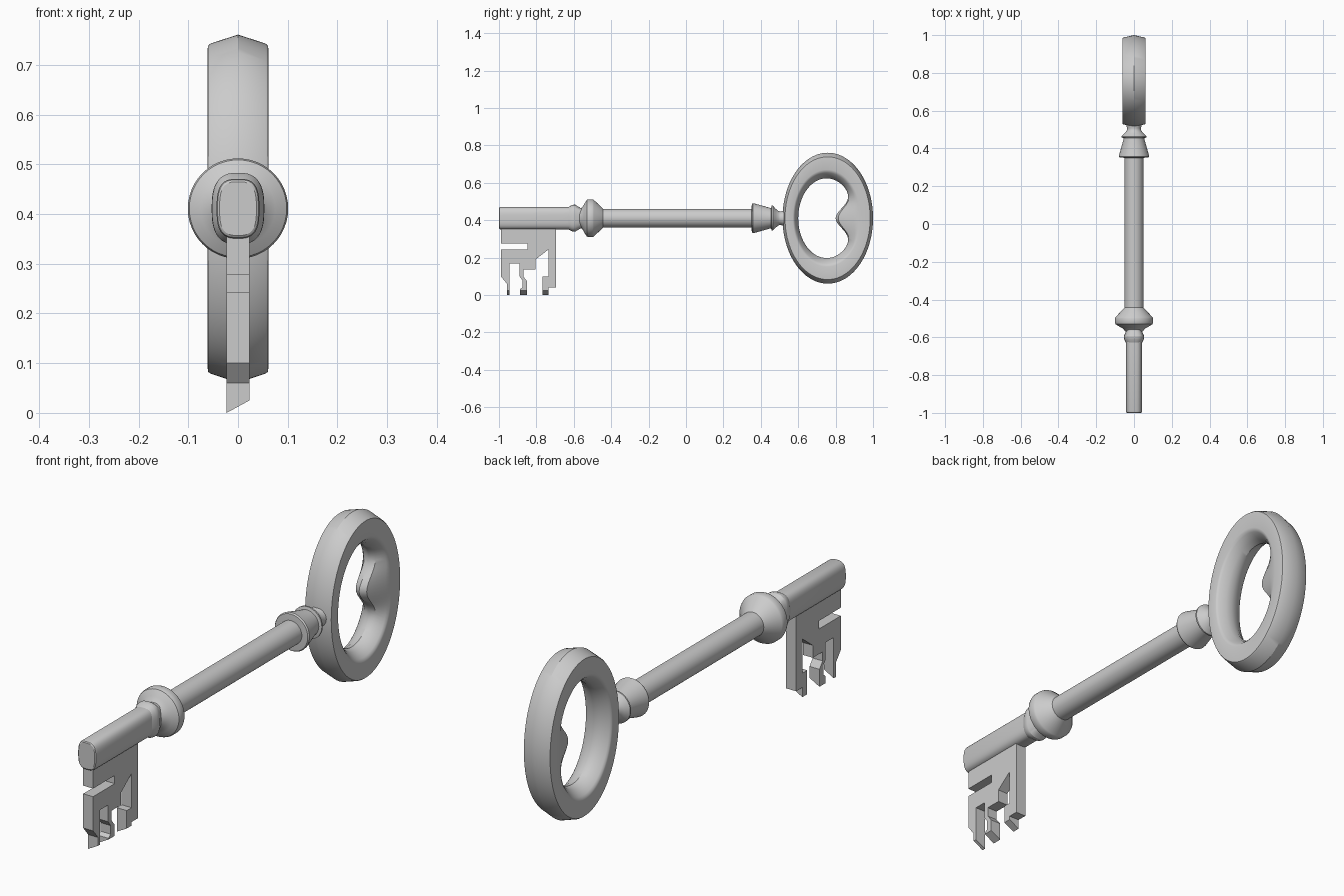
import bpy, bmesh
from math import sin, cos, pi, exp, radians, copysign

if "Cube" in bpy.data.objects:
    bpy.data.objects.remove(bpy.data.objects["Cube"])

AXIS_Z = 0.411


def finish(name, bm, angle=30):
    bmesh.ops.recalc_face_normals(bm, faces=bm.faces)
    mesh = bpy.data.meshes.new(name)
    bm.to_mesh(mesh)
    bm.free()
    ob = bpy.data.objects.new(name, mesh)
    bpy.context.collection.objects.link(ob)
    bpy.ops.object.select_all(action='DESELECT')
    ob.select_set(True)
    bpy.context.view_layer.objects.active = ob
    bpy.ops.object.shade_smooth_by_angle(angle=radians(angle))
    return ob


def skin(bm, rings, closed=False):
    """Bridge consecutive vertex rings with quads."""
    n = len(rings[0])
    for i in range(len(rings) if closed else len(rings) - 1):
        a, b = rings[i], rings[(i + 1) % len(rings)]
        for j in range(n):
            k = (j + 1) % n
            bm.faces.new((a[j], a[k], b[k], b[j]))


def turned(name, profile, power=2.0, sides=48):
    """Sweep superellipse rings (y, half width, half height) along the key axis."""
    bm = bmesh.new()
    rings = []
    for y, rx, rz in profile:
        ring = []
        for j in range(sides):
            c, s = cos(2 * pi * j / sides), sin(2 * pi * j / sides)
            ring.append(bm.verts.new((
                rx * copysign(abs(c) ** (2 / power), c), y,
                AXIS_Z + rz * copysign(abs(s) ** (2 / power), s))))
        rings.append(ring)
    skin(bm, rings)
    bm.faces.new(rings[0])
    bm.faces.new(rings[-1])
    return finish(name, bm)


def round_profile(points):
    return [(y, r, r) for y, r in points]


# Shaft and its turned collars
turned("shaft", round_profile([(-0.50, 0.05), (0.40, 0.05)]))
turned("front_collar", round_profile([
    (-0.57, 0.045), (-0.553, 0.06), (-0.545, 0.075), (-0.53, 0.098),
    (-0.522, 0.101), (-0.50, 0.101), (-0.493, 0.098), (-0.445, 0.052), (-0.44, 0.048)]))
turned("bow_collar", round_profile([
    (0.35, 0.045), (0.352, 0.076), (0.358, 0.08), (0.365, 0.079), (0.45, 0.055),
    (0.455, 0.055), (0.458, 0.067), (0.464, 0.067), (0.48, 0.05),
    (0.495, 0.038), (0.505, 0.036), (0.52, 0.04), (0.545, 0.048), (0.57, 0.045)]))

# Squarish rod carrying the bit, with its small collar
turned("bit_rod", [(-1.0, 0.037, 0.054), (-0.997, 0.041, 0.058), (-0.99, 0.043, 0.06),
                   (-0.60, 0.043, 0.06)], power=3)
turned("rod_collar", [(-0.63, 0.042, 0.059), (-0.61, 0.052, 0.07), (-0.60, 0.053, 0.072),
                      (-0.592, 0.053, 0.072), (-0.565, 0.041, 0.055),
                      (-0.53, 0.041, 0.055)], power=2.7)

# Oval bow: bevelled section between an outer oval and a heart-notched inner oval
section = [(0, 0), (0.13, 0.055), (0.16, 0.0605), (0.21, 0.061), (0.66, 0.061),
           (0.72, 0.059), (0.78, 0.053), (0.94, 0.025), (1, 0)]
section += [(t, -x) for t, x in section[-2:0:-1]]
bm = bmesh.new()
rings = []
SEG = 96
for i in range(SEG):
    a = 2 * pi * i / SEG
    oy, oz = 0.758 + 0.242 * cos(a), 0.35 * sin(a)
    iy, iz = 0.752 + 0.152 * cos(a), 0.213 * sin(a)
    bump = 0.104 * exp(-(iz / 0.08) ** 2) if cos(a) > 0 else 0
    ring = []
    for t, x in section:
        w = max(0, (t - 0.66) / 0.34)
        w = w * w * (3 - 2 * w)
        ring.append(bm.verts.new((x, oy + (iy - oy) * t - bump * w,
                                  AXIS_Z + oz + (iz - oz) * t)))
    rings.append(ring)
skin(bm, rings, closed=True)
finish("bow", bm, 32)

# Bit: toothed plate whose lowest tips are cut at a slant
outline = [
    (-0.99, 0.39), (-0.99, 0.277), (-0.847, 0.277), (-0.847, 0.243), (-0.99, 0.243),
    (-0.99, 0.10), (-0.957, 0.06), (-0.957, 0), (-0.943, 0), (-0.943, 0.17),
    (-0.89, 0.17), (-0.89, 0.10), (-0.874, 0.078), (-0.874, 0.042), (-0.888, 0.03),
    (-0.888, 0), (-0.849, 0), (-0.849, 0.073), (-0.87, 0.10), (-0.87, 0.138),
    (-0.805, 0.138), (-0.805, 0.19), (-0.736, 0.243), (-0.736, 0.10), (-0.768, 0.10),
    (-0.768, 0), (-0.736, 0), (-0.736, 0.04), (-0.695, 0.04), (-0.695, 0.39)]
bm = bmesh.new()
sides = [[bm.verts.new((x, y, max(z, low))) for y, z in outline]
         for x, low in ((-0.023, 0), (0.023, 0.025))]
skin(bm, sides)
for ring in sides:
    bm.faces.new(ring)
finish("bit", bm, 15)
